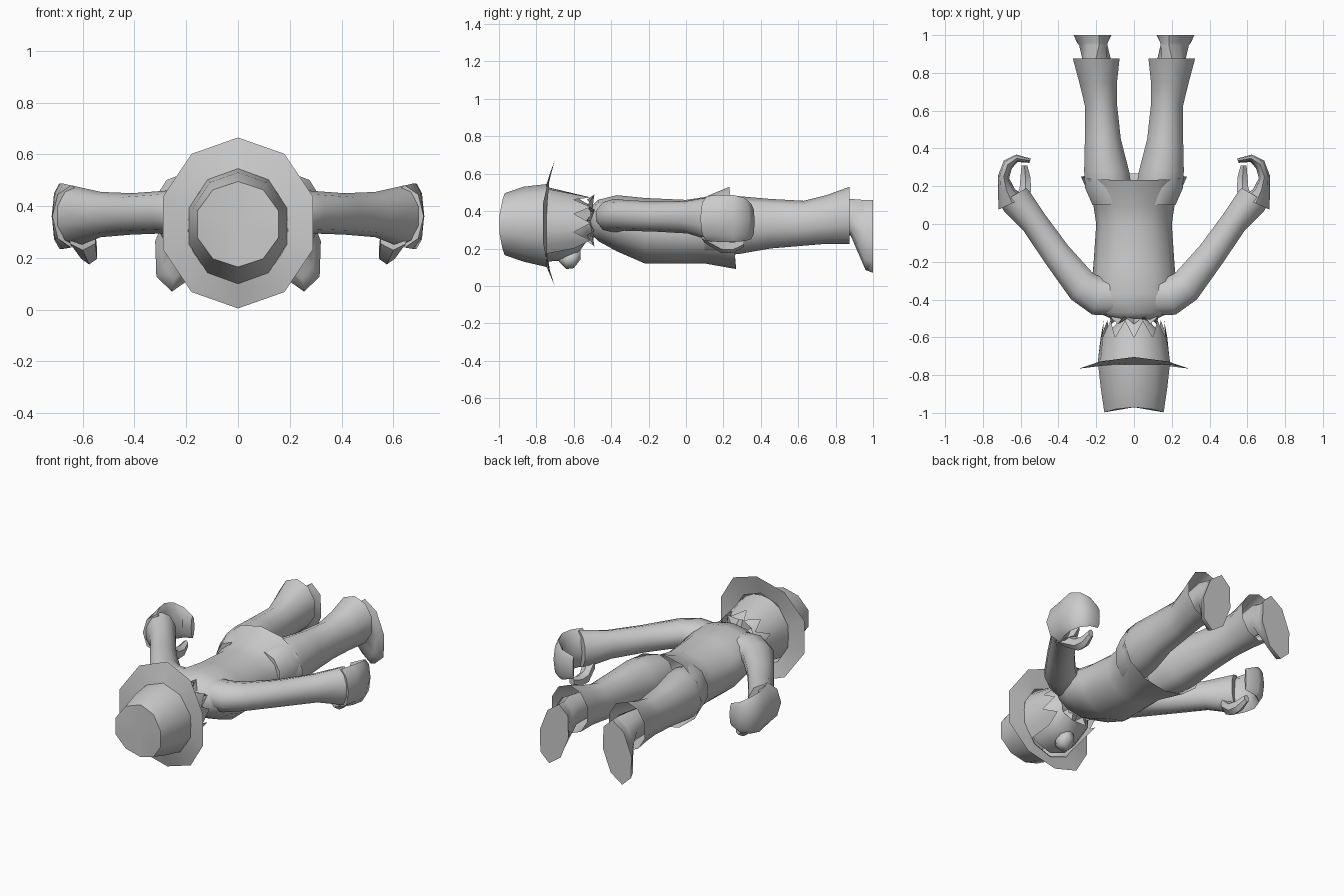
import bpy, bmesh
from math import sin, cos, radians, pi

if "Cube" in bpy.data.objects:
    bpy.data.objects.remove(bpy.data.objects["Cube"])


def finish(name, bm, mirror=False, angle=45):
    bmesh.ops.recalc_face_normals(bm, faces=bm.faces)
    me = bpy.data.meshes.new(name)
    bm.to_mesh(me)
    bm.free()
    ob = bpy.data.objects.new(name, me)
    bpy.context.collection.objects.link(ob)
    bpy.ops.object.select_all(action='DESELECT')
    ob.select_set(True)
    bpy.context.view_layer.objects.active = ob
    bpy.ops.object.shade_smooth_by_angle(angle=radians(angle))
    if mirror:
        ob.modifiers.new("mirror", 'MIRROR')
    return ob


def ring(bm, n, x, y, z0, z1, r, turn=0, bend=0, shear=0, tilt=0):
    """Elliptical section: half width r along 'turn' in plan, z0..z1 in height."""
    a, h, zc = radians(turn), (z1 - z0) / 2, (z0 + z1) / 2
    out = []
    for i in range(n):
        t = pi / 2 + 2 * pi * i / n
        u, w = cos(t) * r, sin(t)
        out.append(bm.verts.new((x + u * cos(a) + shear * w,
                                 y + u * sin(a) + bend * w * w + tilt * w,
                                 zc + h * w)))
    return out


def loft(name, rings, n=10, start=False, end=False, mirror=False, angle=45):
    """Skin through sections; start/end give caps (True, or a centre point)."""
    bm = bmesh.new()
    loops = [ring(bm, n, *r) for r in rings]
    for a, b in zip(loops, loops[1:]):
        for i in range(n):
            j = (i + 1) % n
            bm.faces.new((a[i], a[j], b[j], b[i]))
    for lp, cap in ((loops[0], start), (loops[-1], end)):
        if cap is True:
            bm.faces.new(lp)
        elif cap:
            c = bm.verts.new(cap)
            for i in range(n):
                bm.faces.new((lp[i], lp[(i + 1) % n], c))
    return finish(name, bm, mirror, angle)


def spikes(name, count, a0, a1, zc, top, valley, tip):
    """Jagged fringe; top/valley/tip are (y, x radius, z radius)."""
    bm = bmesh.new()

    def pt(k, p):
        t = radians(a0 + (a1 - a0) * k / (2 * count))
        return bm.verts.new((p[1] * cos(t), p[0], zc + p[2] * sin(t)))

    tops = [pt(k, top) for k in range(2 * count + 1)]
    lows = [pt(k, tip if k % 2 else valley) for k in range(2 * count + 1)]
    for k in range(2 * count):
        bm.faces.new((tops[k], tops[k + 1], lows[k + 1], lows[k]))
    return finish(name, bm)


# Hat: creased crown and drooping brim
loft("hat_crown", [
    (0, -1.0, .165, .495, .165, 0, .03),
    (0, -.87, .13, .53, .185),
    (0, -.74, .10, .545, .20)], start=(0, -.97, .33), angle=50)
loft("hat_brim", [
    (0, -.745, .10, .545, .20),
    (0, -.772, .005, .665, .305, 0, .068)])

# Head, nose and jagged hair
loft("head", [
    (0, -.75, .13, .52, .185),
    (0, -.66, .135, .50, .175),
    (0, -.58, .17, .47, .15),
    (0, -.53, .24, .44, .10),
    (0, -.47, .27, .42, .08)], angle=60)
loft("nose", [
    (0, -.68, .13, .17, .02),
    (0, -.64, .09, .19, .05),
    (0, -.60, .095, .20, .055),
    (0, -.565, .14, .19, .025)], n=8, start=True, end=True, angle=70)
spikes("hair", 8, -45, 225, .32, (-.75, .195, .21), (-.60, .18, .17), (-.51, .16, .16))
spikes("straw_collar", 8, -90, 270, .35, (-.50, .09, .09), (-.53, .12, .11), (-.49, .14, .15))

# Shirt with flared open hem
loft("shirt", [
    (0, -.51, .28, .42, .10),
    (0, -.47, .24, .46, .19),
    (0, -.37, .185, .485, .23),
    (0, -.22, .12, .47, .215),
    (0, .0, .12, .46, .20),
    (0, .10, .12, .475, .215),
    (0, .25, .09, .53, .28, 0, 0, 0, -.018)], n=12, start=True, angle=60)

# Sleeves
loft("arm", [
    (.10, -.38, .28, .46, .11, -85),
    (.19, -.385, .285, .465, .105, -72),
    (.275, -.33, .295, .46, .095, -50),
    (.41, -.16, .29, .45, .08, -37),
    (.53, .01, .28, .455, .075, -37),
    (.62, .12, .245, .475, .09, -36),
    (.64, .15, .25, .48, .085, -30)], n=10, end=True, mirror=True, angle=60)

# Curled mitten hand and thumb
loft("hand", [
    (.645, .11, .24, .48, .08, -25),
    (.675, .18, .235, .487, .045, -5),
    (.69, .25, .235, .487, .03, 15),
    (.668, .315, .24, .47, .03, 45),
    (.62, .348, .25, .44, .02, 80),
    (.55, .335, .27, .41, .012, 110)], n=8, start=True, end=True, mirror=True, angle=50)
loft("thumb", [
    (.60, .10, .23, .33, .06, -20),
    (.575, .19, .175, .26, .035, 0),
    (.575, .25, .175, .25, .03, 0),
    (.58, .31, .21, .26, .018, 0)], n=6, start=True, end=True, mirror=True)

# Trousers with flared open cuffs
loft("trouser_leg", [
    (.115, .10, .17, .45, .11),
    (.135, .19, .165, .475, .13),
    (.145, .28, .17, .48, .125),
    (.165, .45, .20, .465, .10),
    (.175, .63, .215, .455, .09),
    (.19, .75, .225, .485, .105),
    (.20, .875, .225, .53, .13)], n=10, start=True, mirror=True, angle=60)

# Boots with toes turned down and outwards
loft("boot", [
    (.195, .72, .27, .44, .065),
    (.20, .88, .27, .465, .075),
    (.215, .945, .12, .46, .075, 0, 0, -.03),
    (.22, .96, .085, .46, .08, 0, 0, -.035),
    (.22, 1.0, .07, .46, .10, 0, 0, -.035)], n=8, start=True, end=True, mirror=True)
